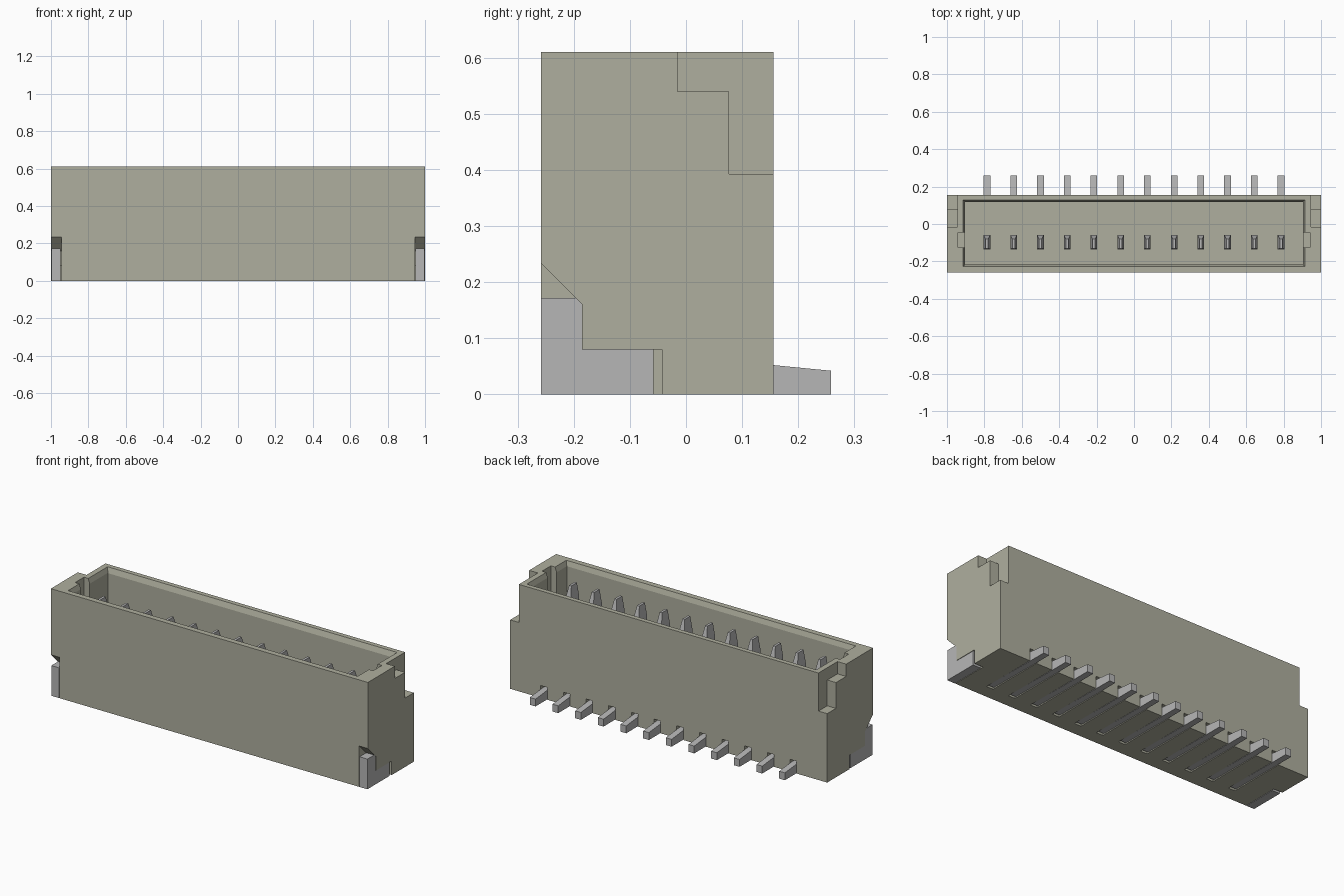
import bpy, bmesh

cube = bpy.data.objects.get("Cube")
if cube:
    bpy.data.objects.remove(cube, do_unlink=True)


def material(name, rgb):
    m = bpy.data.materials.new(name)
    m.use_nodes = True
    m.diffuse_color = (*rgb, 1)
    m.node_tree.nodes["Principled BSDF"].inputs["Base Color"].default_value = (*rgb, 1)
    return m


PLASTIC = material("beige plastic", (0.43, 0.43, 0.345))
METAL = material("grey metal", (0.47, 0.47, 0.47))


def add_box(bm, x, y, z, top=None):
    """Box from ranges; top gives other x and y ranges for the upper face."""
    tx, ty = top or (x, y)
    low = [bm.verts.new((x[i], y[j], z[0])) for i, j in ((0, 0), (1, 0), (1, 1), (0, 1))]
    high = [bm.verts.new((tx[i], ty[j], z[1])) for i, j in ((0, 0), (1, 0), (1, 1), (0, 1))]
    add_sides(bm, low, high)


def add_prism(bm, profile, x0, x1):
    """Side profile of (y, z) points swept along x."""
    add_sides(bm, [bm.verts.new((x0, y, z)) for y, z in profile],
              [bm.verts.new((x1, y, z)) for y, z in profile])


def add_sides(bm, a, b):
    bm.faces.new(a[::-1])
    bm.faces.new(b)
    for i in range(len(a)):
        j = (i + 1) % len(a)
        bm.faces.new((a[i], a[j], b[j], b[i]))


def finish(bm, name, mat):
    bmesh.ops.recalc_face_normals(bm, faces=bm.faces)
    mesh = bpy.data.meshes.new(name)
    bm.to_mesh(mesh)
    bm.free()
    mesh.materials.append(mat)
    ob = bpy.data.objects.new(name, mesh)
    bpy.context.collection.objects.link(ob)
    return ob


def cut(target, bm):
    cutter = finish(bm, "cutter", PLASTIC)
    cutter.hide_render = True
    mod = target.modifiers.new("cut", "BOOLEAN")
    mod.operation = "DIFFERENCE"
    mod.solver = "EXACT"
    mod.object = cutter
    bpy.context.view_layer.objects.active = target
    bpy.ops.object.modifier_apply(modifier=mod.name)
    bpy.data.objects.remove(cutter, do_unlink=True)


FRONT, BACK, TOP, EDGE = -0.258, 0.156, 0.61, 0.945
FLOOR = 0.17
PIN_X = [(i - 5.5) * 0.143 for i in range(12)]

# Housing block
bm = bmesh.new()
add_box(bm, (-1, 1), (FRONT, BACK), (0, TOP))
housing = finish(bm, "housing", PLASTIC)

# Open cavity, its sloped rim and the side grooves
bm = bmesh.new()
add_box(bm, (-0.904, 0.904), (-0.217, 0.118), (FLOOR, 0.7))
cut(housing, bm)
bm = bmesh.new()
add_box(bm, (-0.9, 0.9), (-0.213, 0.114), (0.57, 0.63),
        ((-0.92, 0.92), (-0.233, 0.137)))
cut(housing, bm)
bm = bmesh.new()
for s in (-1, 1):
    add_box(bm, sorted((s * 0.88, s * 0.94)), (-0.125, -0.045), (0.2, 0.7))
cut(housing, bm)

# Stepped rear corners and front clip pockets on both sides
step = [(-0.015, 0.7), (-0.015, 0.54), (0.077, 0.54), (0.077, 0.393),
        (0.3, 0.393), (0.3, 0.7)]
pocket = [(-0.3, -0.1), (-0.043, -0.1), (-0.043, 0.08), (-0.185, 0.08),
          (-0.185, 0.16), (-0.3, 0.275)]
for profile in (step, pocket):
    bm = bmesh.new()
    for s in (-1, 1):
        add_prism(bm, profile, s * EDGE, s * 1.1)
    cut(housing, bm)

# Foot slots under the housing
bm = bmesh.new()
for x in PIN_X:
    add_box(bm, (x - 0.021, x + 0.021), (-0.18, 0.2), (-0.1, 0.07))
cut(housing, bm)

# Contact pins: upright blade, tapered tip and rear foot
foot = [(-0.17, 0.004), (BACK, 0), (0.258, 0), (0.258, 0.042), (BACK, 0.052),
        (-0.06, 0.06), (-0.06, 0.48), (-0.135, 0.48), (-0.135, 0.06), (-0.17, 0.05)]
for n, x in enumerate(PIN_X):
    bm = bmesh.new()
    add_prism(bm, foot, x - 0.018, x + 0.018)
    add_box(bm, (x - 0.018, x + 0.018), (-0.135, -0.06), (0.48, 0.555),
            ((x - 0.007, x + 0.007), (-0.13, -0.08)))
    finish(bm, f"contact_pin_{n + 1}", METAL)

# Solder clips in the front corners
clip = [(FRONT, 0), (-0.058, 0), (-0.058, 0.08), (-0.185, 0.08),
        (-0.185, 0.16), (-0.197, 0.172), (FRONT, 0.172)]
for s, side in ((-1, "right"), (1, "left")):
    bm = bmesh.new()
    add_prism(bm, clip, s * (EDGE + 0.003), s * 0.997)
    finish(bm, f"solder_clip_{side}", METAL)
